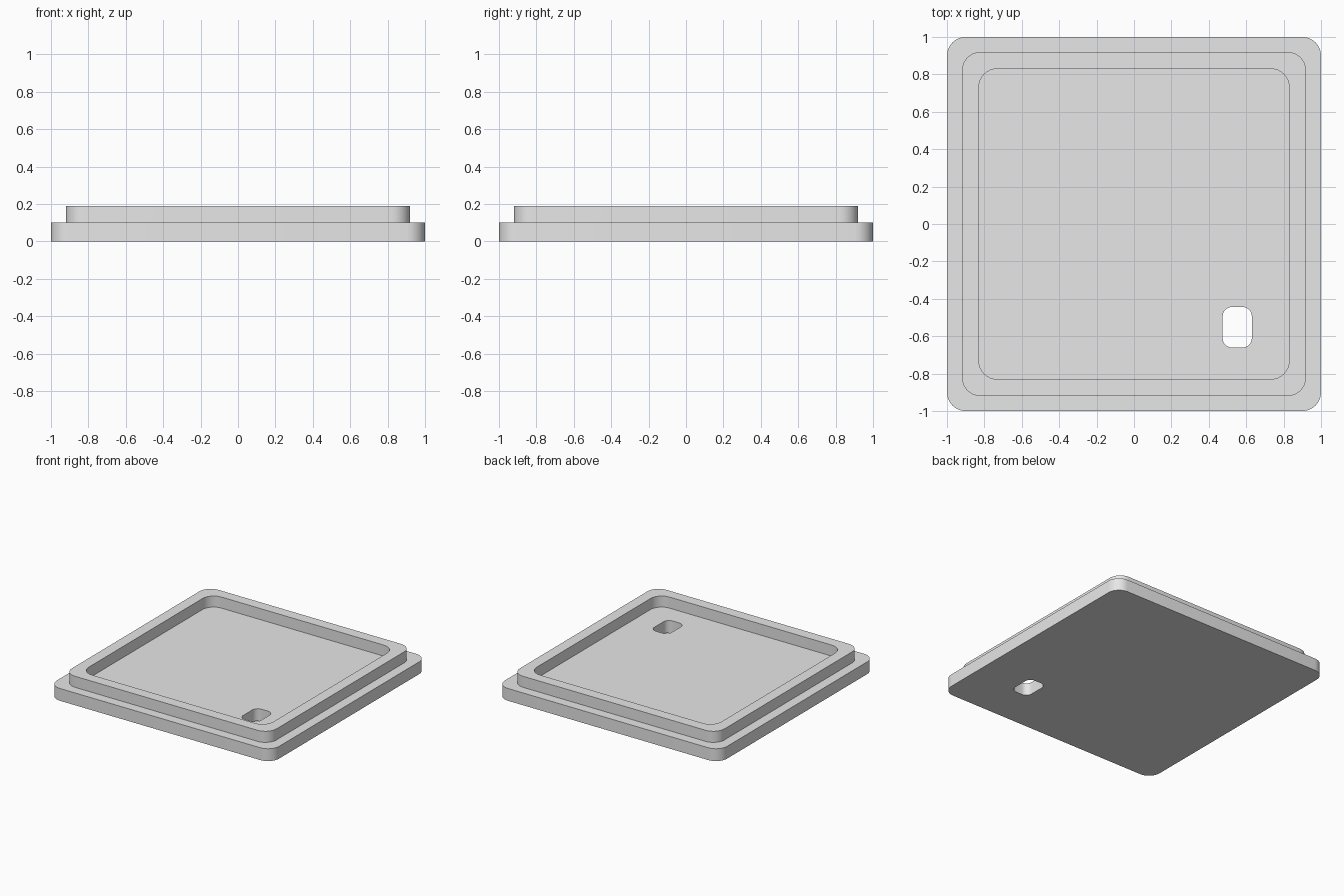
import bpy
import bmesh
from math import cos, sin, pi

cube = bpy.data.objects.get("Cube")
if cube:
    bpy.data.objects.remove(cube, do_unlink=True)

BASE_TOP, RIM_TOP = 0.1, 0.19
STEPS = 8  # segments per rounded corner


def rounded_ring(bm, half_x, half_y, radius, z, cx=0, cy=0):
    """Counter-clockwise loop of vertices around a rounded rectangle."""
    ring = []
    for quarter, (sx, sy) in enumerate(((1, 1), (-1, 1), (-1, -1), (1, -1))):
        for step in range(STEPS + 1):
            a = (quarter + step / STEPS) * pi / 2
            ring.append(bm.verts.new((
                cx + sx * (half_x - radius) + radius * cos(a),
                cy + sy * (half_y - radius) + radius * sin(a), z)))
    return ring


def bridge(bm, a, b):
    n = len(a)
    for i in range(n):
        j = (i + 1) % n
        bm.faces.new((a[i], a[j], b[j], b[i]))


bm = bmesh.new()

# Closed section: base edge, ledge, raised rim, recessed floor, slot
hole = (0.078, 0.108, 0.05)
hole_at = (0.552, -0.552)
rings = [
    rounded_ring(bm, 1, 1, 0.1, 0),
    rounded_ring(bm, 1, 1, 0.1, BASE_TOP),
    rounded_ring(bm, 0.92, 0.92, 0.1, BASE_TOP),
    rounded_ring(bm, 0.92, 0.92, 0.1, RIM_TOP),
    rounded_ring(bm, 0.83, 0.83, 0.1, RIM_TOP),
    rounded_ring(bm, 0.83, 0.83, 0.1, BASE_TOP),
    rounded_ring(bm, *hole, BASE_TOP, *hole_at),
    rounded_ring(bm, *hole, 0, *hole_at),
]
for k, ring in enumerate(rings):
    bridge(bm, ring, rings[(k + 1) % len(rings)])
bmesh.ops.recalc_face_normals(bm, faces=bm.faces)

mesh = bpy.data.meshes.new("lid_plate")
bm.to_mesh(mesh)
bm.free()
lid = bpy.data.objects.new("lid_plate", mesh)
bpy.context.collection.objects.link(lid)

# Plain grey
grey = bpy.data.materials.new("light_grey")
grey.use_nodes = True
grey.diffuse_color = (0.8, 0.8, 0.8, 1)
grey.node_tree.nodes["Principled BSDF"].inputs["Base Color"].default_value = grey.diffuse_color
mesh.materials.append(grey)

# Smooth rounded corners, sharp rims
bpy.ops.object.select_all(action="DESELECT")
lid.select_set(True)
bpy.context.view_layer.objects.active = lid
bpy.ops.object.shade_smooth_by_angle()
